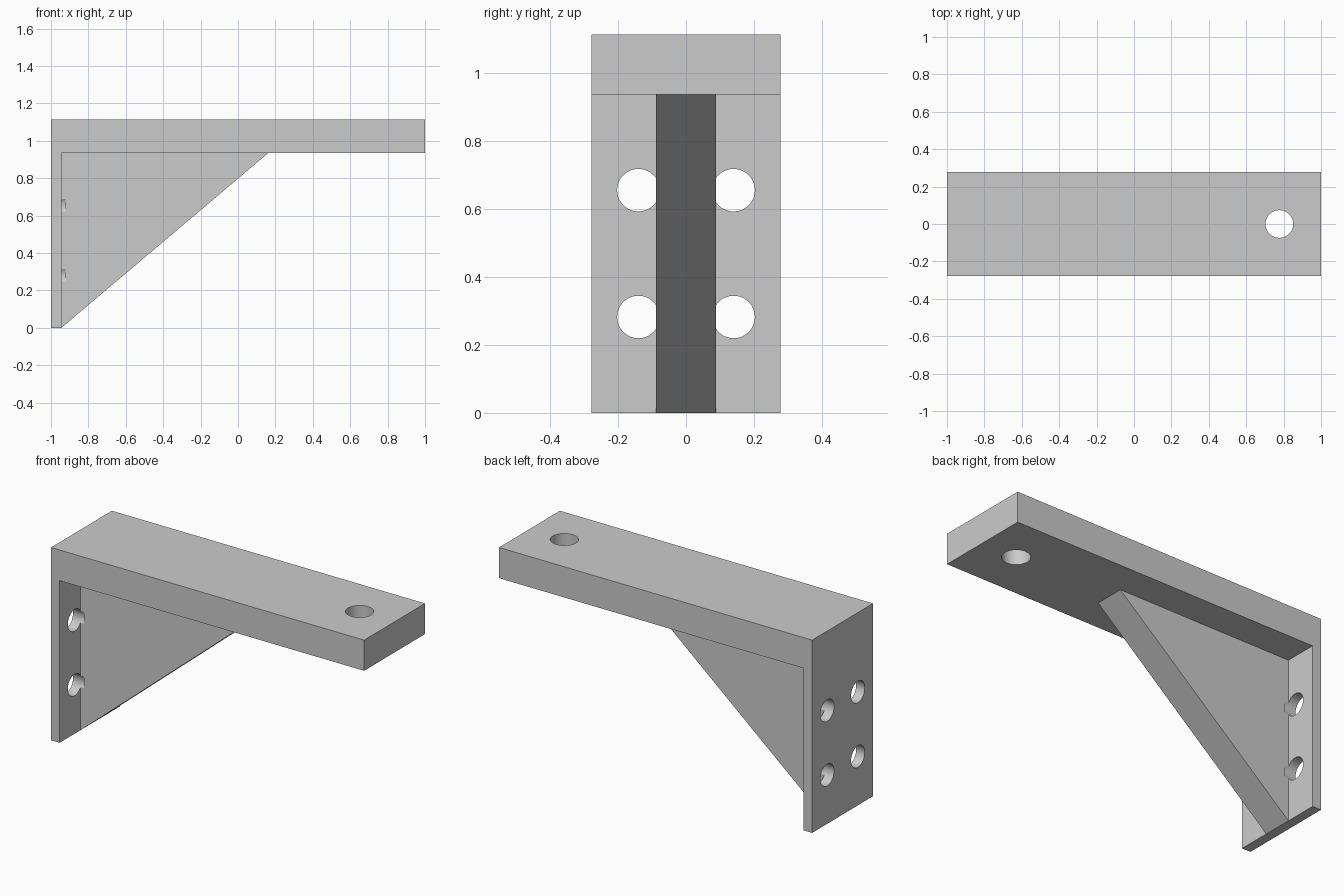
import bpy
import bmesh
from math import pi
from mathutils import Matrix, Vector

cube = bpy.data.objects.get("Cube")
if cube:
    bpy.data.objects.remove(cube, do_unlink=True)

# Main dimensions
HEIGHT, WIDTH = 1.113, 0.555
ARM_BOTTOM = 0.936
PLATE_FACE = -0.945
GUSSET_WIDTH = 0.175

grey = bpy.data.materials.new("plain grey")
grey.use_nodes = True
colour = (0.6, 0.6, 0.6, 1)
grey.diffuse_color = colour
grey.node_tree.nodes["Principled BSDF"].inputs["Base Color"].default_value = colour


def add_object(name, bm):
    bmesh.ops.recalc_face_normals(bm, faces=bm.faces)
    mesh = bpy.data.meshes.new(name)
    bm.to_mesh(mesh)
    bm.free()
    mesh.materials.append(grey)
    obj = bpy.data.objects.new(name, mesh)
    bpy.context.collection.objects.link(obj)
    return obj


def prism(name, profile, width):
    """Extrude an x-z profile symmetrically along y."""
    bm = bmesh.new()
    face = bm.faces.new([bm.verts.new((x, -width / 2, z)) for x, z in profile])
    extruded = bmesh.ops.extrude_face_region(bm, geom=[face])["geom"]
    verts = [v for v in extruded if isinstance(v, bmesh.types.BMVert)]
    bmesh.ops.translate(bm, verts=verts, vec=(0, width, 0))
    return add_object(name, bm)


def hole_cutter(name, centre, radius, depth, axis):
    bm = bmesh.new()
    turn = Matrix.Rotation(pi / 2, 4, "Y") if axis == "X" else Matrix()
    bmesh.ops.create_cone(bm, cap_ends=True, segments=48, radius1=radius,
                          radius2=radius, depth=depth,
                          matrix=Matrix.Translation(Vector(centre)) @ turn)
    cutter = add_object(name, bm)
    cutter.hide_render = True
    return cutter


def cut(obj, cutters):
    bpy.ops.object.select_all(action="DESELECT")
    obj.select_set(True)
    bpy.context.view_layer.objects.active = obj
    for cutter in cutters:
        mod = obj.modifiers.new("hole", "BOOLEAN")
        mod.operation = "DIFFERENCE"
        mod.solver = "EXACT"
        mod.object = cutter
        bpy.ops.object.modifier_apply(modifier=mod.name)
    bpy.ops.object.shade_smooth_by_angle(angle=pi / 6)


# Wall plate and thick arm as one L-shaped body
body = prism("wall_plate_and_arm",
             [(-1, 0), (PLATE_FACE, 0), (PLATE_FACE, ARM_BOTTOM),
              (1, ARM_BOTTOM), (1, HEIGHT), (-1, HEIGHT)], WIDTH)

# Triangular brace under the arm
gusset = prism("gusset",
               [(PLATE_FACE, 0), (0.163, ARM_BOTTOM), (PLATE_FACE, ARM_BOTTOM)],
               GUSSET_WIDTH)

# Screw holes run slightly past the plate, nicking the gusset
screw_holes = [hole_cutter("screw_hole_cutter", (-1.023, y, z), 0.0625, 0.2, "X")
               for y in (-0.14, 0.14) for z in (0.282, 0.655)]
arm_hole = hole_cutter("arm_hole_cutter", (0.777, 0, 1.02), 0.074, 0.4, "Z")

cut(body, screw_holes + [arm_hole])
cut(gusset, screw_holes)

for cutter in screw_holes + [arm_hole]:
    bpy.data.objects.remove(cutter, do_unlink=True)
